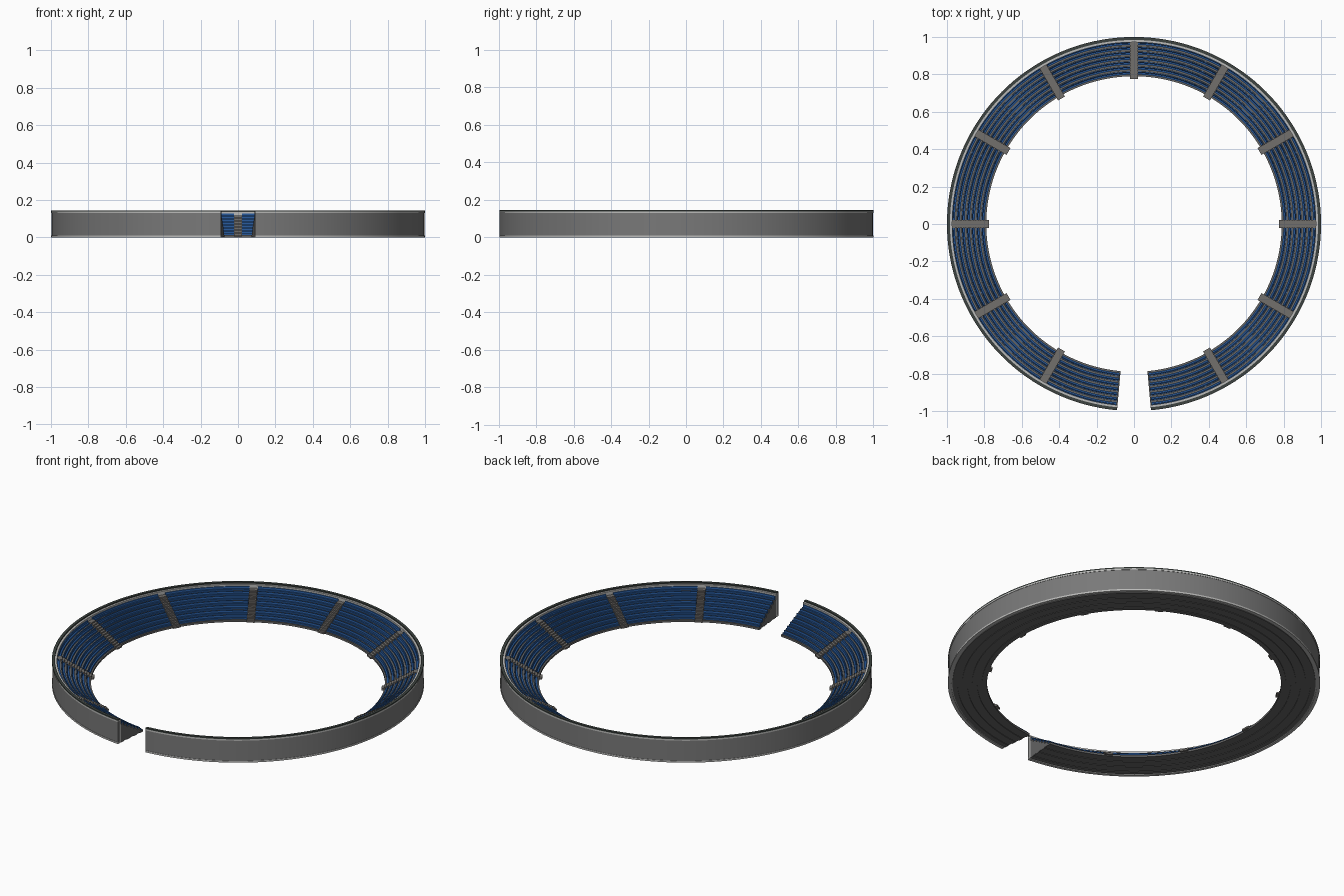
import bpy, bmesh, math

if "Cube" in bpy.data.objects:
    bpy.data.objects.remove(bpy.data.objects["Cube"])

def material(name, rgb):
    m = bpy.data.materials.new(name)
    m.diffuse_color = (*rgb, 1)
    m.use_nodes = True
    m.node_tree.nodes["Principled BSDF"].inputs["Base Color"].default_value = m.diffuse_color
    return m

CONCRETE = material("concrete grey", (0.13, 0.13, 0.13))
WALL = material("wall grey", (0.19, 0.19, 0.19))
TRIM = material("pale trim", (0.50, 0.50, 0.49))
DARK = material("dark cap", (0.045, 0.055, 0.05))
BLUE = material("seat blue", (0.02, 0.095, 0.31))
STAIR = material("stair grey", (0.17, 0.16, 0.15))

GAP = 5.2                       # half angle of the entrance at the front
START, END = -90 + GAP, 270 - GAP
ROWS, R0, R1 = 7, 0.79, 0.975
PITCH = (R1 - R0) / ROWS
Z0, RISE = 0.012, 0.0158

def add_arc(bm, profile, a0, a1):
    """Sweep a closed (radius, z) profile around the z axis, with end caps."""
    n = max(2, round((a1 - a0) / 2.5))
    rings = []
    for i in range(n + 1):
        a = math.radians(a0 + (a1 - a0) * i / n)
        rings.append([bm.verts.new((r * math.cos(a), r * math.sin(a), z)) for r, z in profile])
    k = len(profile)
    for p, q in zip(rings, rings[1:]):
        for j in range(k):
            bm.faces.new((p[j], p[(j + 1) % k], q[(j + 1) % k], q[j]))
    bm.faces.new(rings[0])
    bm.faces.new(rings[-1][::-1])

def finish(bm, name, mat, smooth=True):
    bmesh.ops.recalc_face_normals(bm, faces=bm.faces[:])
    me = bpy.data.meshes.new(name)
    bm.to_mesh(me)
    bm.free()
    me.materials.append(mat)
    ob = bpy.data.objects.new(name, me)
    bpy.context.collection.objects.link(ob)
    if smooth:
        bpy.context.view_layer.objects.active = ob
        ob.select_set(True)
        bpy.ops.object.shade_smooth_by_angle(angle=math.radians(30))
        ob.select_set(False)
    return ob

def rect(r0, r1, z0, z1):
    return [(r0, z0), (r1, z0), (r1, z1), (r0, z1)]

def arc_object(name, profile, mat):
    bm = bmesh.new()
    add_arc(bm, profile, START, END)
    return finish(bm, name, mat)

# Outer wall with pale trims and a dark cap
arc_object("outer_wall", rect(0.984, 0.998, 0.010, 0.132), WALL)
arc_object("bottom_trim", rect(0.982, 1.0, 0.0, 0.010), TRIM)
arc_object("top_trim", rect(0.972, 1.0, 0.130, 0.138), TRIM)
arc_object("wall_cap", rect(0.984, 1.0, 0.138, 0.145), DARK)
arc_object("wall_lining", rect(R1, 0.984, 0.004, 0.130), TRIM)

# Stepped stand, one solid step per row
for i in range(ROWS):
    r = R0 + i * PITCH
    arc_object(f"tier_{i + 1}", rect(r, r + PITCH, 0.003 * (i % 2), Z0 + i * RISE), CONCRETE)

# Stairs every 30 degrees, except in the entrance
stair_angles = [-60 + 30 * i for i in range(11)]

# Seat rows between the stairs: pan and raised back in one profile
edges = [START] + stair_angles + [END]
for i in range(ROWS):
    r, z = R0 + i * PITCH, Z0 + i * RISE
    margin = math.degrees(0.022 / r)
    seat = [(r + 0.35 * PITCH, z), (r + 0.96 * PITCH, z), (r + 0.96 * PITCH, z + 0.020),
            (r + 0.76 * PITCH, z + 0.020), (r + 0.70 * PITCH, z + 0.009), (r + 0.35 * PITCH, z + 0.009)]
    bm = bmesh.new()
    for a0, a1 in zip(edges, edges[1:]):
        add_arc(bm, seat, a0 + (margin if a0 != START else 0.3),
                a1 - (margin if a1 != END else 0.3))
    finish(bm, f"seat_row_{i + 1}", BLUE)

# Each staircase is one stepped profile, two steps per row
steps = 2 * ROWS
profile = [(R1 - 0.002, 0.004), (0.775, 0.004)]
for s in range(steps):
    z = 0.014 + s * RISE / 2
    profile += [(0.775 + s * PITCH / 2, z), (0.775 + (s + 1) * PITCH / 2, z)]
profile[-1] = (R1 - 0.002, profile[-1][1])
for n, angle in enumerate(stair_angles):
    a = math.radians(angle)
    bm = bmesh.new()
    sides = []
    for w in (-0.021, 0.021):
        sides.append([bm.verts.new((r * math.cos(a) - w * math.sin(a),
                                    r * math.sin(a) + w * math.cos(a), z)) for r, z in profile])
    p, q = sides
    for j in range(len(p)):
        k = (j + 1) % len(p)
        bm.faces.new((p[j], p[k], q[k], q[j]))
    bm.faces.new(p)
    bm.faces.new(q[::-1])
    finish(bm, f"staircase_{n + 1}", STAIR, smooth=False)
